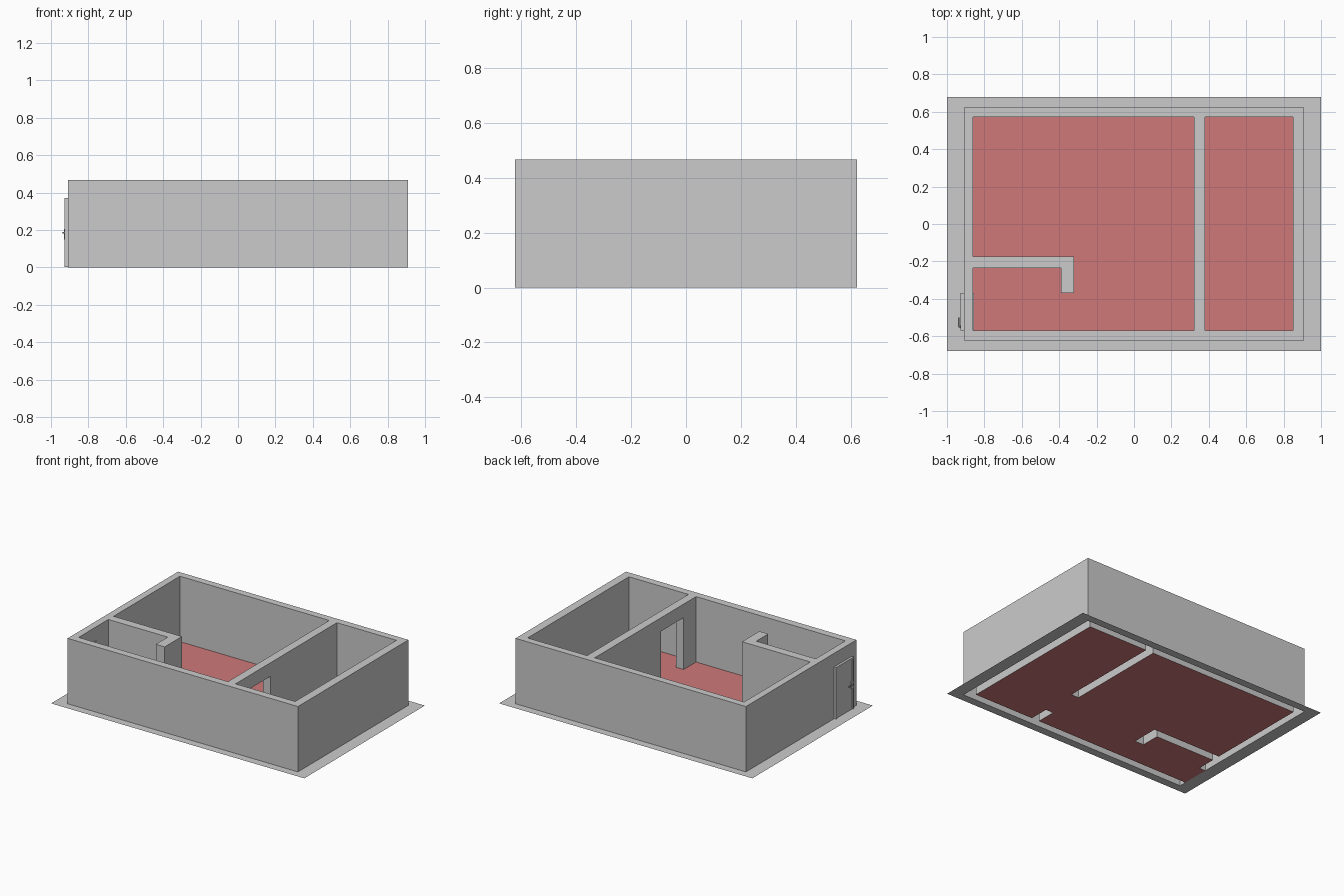
import bpy, bmesh
from mathutils import Vector

if "Cube" in bpy.data.objects:
    bpy.data.objects.remove(bpy.data.objects["Cube"])


def finish(name, bm, mat=None):
    me = bpy.data.meshes.new(name)
    bm.to_mesh(me)
    bm.free()
    ob = bpy.data.objects.new(name, me)
    bpy.context.collection.objects.link(ob)
    if mat:
        me.materials.append(mat)
    return ob


def quad(bm, pts):
    return bm.faces.new([bm.verts.new(p) for p in pts])


def clean(bm):
    bmesh.ops.remove_doubles(bm, verts=bm.verts, dist=1e-4)
    bmesh.ops.dissolve_limit(bm, angle_limit=0.01, verts=bm.verts, edges=bm.edges)


def box(name, lo, hi):
    bm = bmesh.new()
    bmesh.ops.create_cube(bm, size=1)
    lo, hi = Vector(lo), Vector(hi)
    for v in bm.verts:
        v.co = Vector([(lo[i] + hi[i]) / 2 + v.co[i] * (hi[i] - lo[i]) for i in range(3)])
    return finish(name, bm)


red = bpy.data.materials.new("floor_red")
red.diffuse_color = (0.62, 0.19, 0.19, 1)
red.use_nodes = True
red.node_tree.nodes["Principled BSDF"].inputs["Base Color"].default_value = red.diffuse_color

# Plan grid: wall lines and door edges
X = [-0.91, -0.86, -0.39, -0.32, 0.32, 0.38, 0.85, 0.91]
Y = [-0.623, -0.57, -0.43, -0.37, -0.235, -0.175, 0.573, 0.623]
Z = [0, 0.37, 0.467]
DIM = (len(X) - 1, len(Y) - 1, len(Z) - 1)


def solid(i, j, k):
    """True where the plan cell is filled with wall."""
    if not all(0 <= c < n for c, n in zip((i, j, k), DIM)):
        return False
    if k == 0 and i == 0 and j in (1, 2):        # entrance door opening
        return False
    if k == 0 and i == 4 and j in (2, 3, 4):     # inner doorway
        return False
    outer = i in (0, 6) or j in (0, 6)
    return outer or i == 4 or (j == 4 and i <= 2) or (i == 2 and j in (3, 4))


# Walls (open underneath) and room floors from the same grid
walls, floor = bmesh.new(), bmesh.new()
for i in range(DIM[0]):
    for j in range(DIM[1]):
        x0, x1, y0, y1 = X[i], X[i + 1], Y[j], Y[j + 1]
        if not solid(i, j, 0):
            quad(floor, [(x0, y0, 0), (x1, y0, 0), (x1, y1, 0), (x0, y1, 0)])
        for k in range(DIM[2]):
            if not solid(i, j, k):
                continue
            a, b = Z[k], Z[k + 1]
            if not solid(i - 1, j, k):
                quad(walls, [(x0, y0, a), (x0, y0, b), (x0, y1, b), (x0, y1, a)])
            if not solid(i + 1, j, k):
                quad(walls, [(x1, y0, a), (x1, y1, a), (x1, y1, b), (x1, y0, b)])
            if not solid(i, j - 1, k):
                quad(walls, [(x0, y0, a), (x1, y0, a), (x1, y0, b), (x0, y0, b)])
            if not solid(i, j + 1, k):
                quad(walls, [(x0, y1, a), (x0, y1, b), (x1, y1, b), (x1, y1, a)])
            if not solid(i, j, k + 1):
                quad(walls, [(x0, y0, b), (x1, y0, b), (x1, y1, b), (x0, y1, b)])
            if k and not solid(i, j, k - 1):
                quad(walls, [(x0, y0, a), (x0, y1, a), (x1, y1, a), (x1, y0, a)])
clean(walls)
clean(floor)
finish("walls", walls)
finish("room_floor", floor, red)

# Flat apron around the house
bm = bmesh.new()
inner = [(X[0], Y[0]), (X[-1], Y[0]), (X[-1], Y[-1]), (X[0], Y[-1])]
outer = [(-1, -0.68), (1, -0.68), (1, 0.68), (-1, 0.68)]
for n in range(4):
    m = (n + 1) % 4
    quad(bm, [(*p, 0) for p in (outer[n], outer[m], inner[m], inner[n])])
clean(bm)
finish("ground_apron", bm)

# Entrance door: frame, leaf
D0, D1, T = -0.57, -0.37, 0.012
box("door_post_front", (-0.927, D0, 0.001), (-0.855, D0 + T, 0.37))
box("door_post_back", (-0.927, D1 - T, 0.001), (-0.855, D1, 0.37))
box("door_head", (-0.927, D0 + T, 0.37 - T), (-0.855, D1 - T, 0.37))
box("door_leaf", (-0.922, D0 + T, 0.002), (-0.885, D1 - T, 0.37 - T))

# Door handle: back plate and bent lever
box("handle_plate", (-0.929, -0.556, 0.15), (-0.922, -0.542, 0.205))
cu = bpy.data.curves.new("handle_lever", "CURVE")
cu.dimensions = "3D"
cu.bevel_depth = 0.004
cu.bevel_resolution = 1
cu.use_fill_caps = True
sp = cu.splines.new("POLY")
path = [(-0.926, -0.549, 0.185), (-0.935, -0.549, 0.185),
        (-0.937, -0.545, 0.185), (-0.937, -0.5, 0.185)]
sp.points.add(len(path) - 1)
for p, c in zip(sp.points, path):
    p.co = (*c, 1)
bpy.context.collection.objects.link(bpy.data.objects.new("handle_lever", cu))
